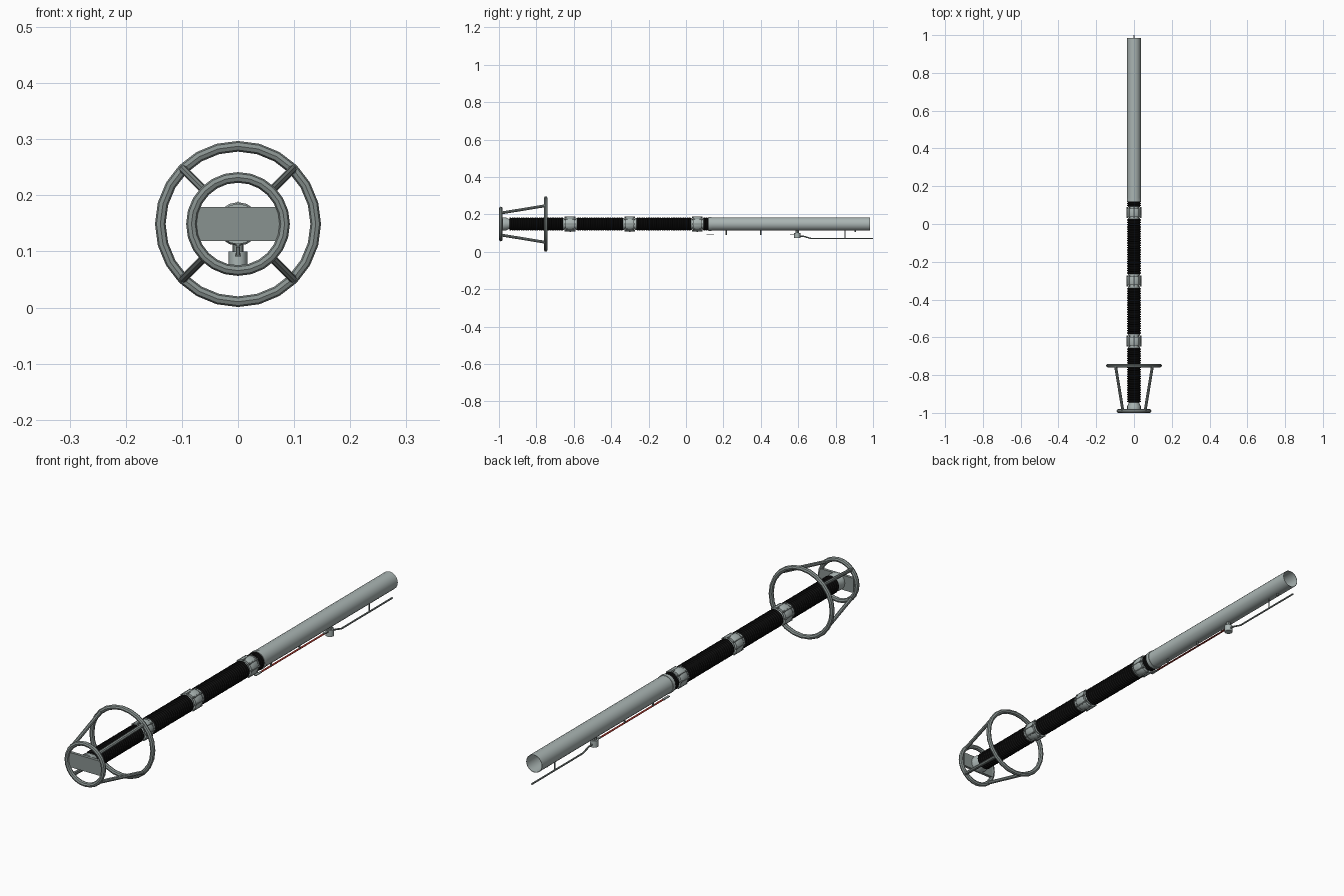
import bpy, bmesh, math
from mathutils import Vector, Matrix

if "Cube" in bpy.data.objects:
    bpy.data.objects.remove(bpy.data.objects["Cube"])

CZ = 0.149  # height of the main axis

def mat(name, r, g, b):
    m = bpy.data.materials.new(name)
    m.diffuse_color = (r, g, b, 1)
    m.use_nodes = True
    m.node_tree.nodes["Principled BSDF"].inputs["Base Color"].default_value = m.diffuse_color
    return m

LIGHT = mat("light grey metal", 0.40, 0.46, 0.45)
GREY = mat("grey metal", 0.25, 0.29, 0.28)
BLACK = mat("black rubber", 0.006, 0.006, 0.006)
RED = mat("red strip", 0.35, 0.03, 0.02)

def finish(name, bm, m, smooth=True):
    bmesh.ops.recalc_face_normals(bm, faces=bm.faces)
    me = bpy.data.meshes.new(name)
    bm.to_mesh(me)
    bm.free()
    me.materials.append(m)
    ob = bpy.data.objects.new(name, me)
    bpy.context.collection.objects.link(ob)
    if smooth:
        bpy.ops.object.select_all(action='DESELECT')
        ob.select_set(True)
        bpy.context.view_layer.objects.active = ob
        bpy.ops.object.shade_smooth_by_angle(angle=math.radians(35))
    return ob

def lathe(name, prof, m, n=16, closed=False):
    """Turn a (y, radius) profile about the main axis."""
    bm = bmesh.new()
    rings = []
    for y, r in prof:
        if r == 0:
            rings.append([bm.verts.new((0, y, CZ))] * n)
        else:
            rings.append([bm.verts.new((r * math.cos(2 * math.pi * k / n), y,
                                        CZ + r * math.sin(2 * math.pi * k / n))) for k in range(n)])
    pairs = list(zip(rings, rings[1:]))
    if closed:
        pairs.append((rings[-1], rings[0]))
    for a, b in pairs:
        for k in range(n):
            q = [a[k], a[(k + 1) % n], b[(k + 1) % n], b[k]]
            bm.faces.new(list(dict.fromkeys(q)))
    return finish(name, bm, m)

def add_rod(bm, a, b, r, n=8):
    a, b = Vector(a), Vector(b)
    d = b - a
    M = Matrix.Translation((a + b) / 2) @ d.to_track_quat('Z', 'Y').to_matrix().to_4x4()
    bmesh.ops.create_cone(bm, cap_ends=True, segments=n, radius1=r, radius2=r, depth=d.length, matrix=M)

def rods(name, items, m, n=8):
    bm = bmesh.new()
    for a, b, r in items:
        add_rod(bm, a, b, r, n)
    return finish(name, bm, m)

def box(name, c, s, m):
    bm = bmesh.new()
    bmesh.ops.create_cube(bm, size=1, matrix=Matrix.Translation(c) @ Matrix.Diagonal((*s, 1)))
    return finish(name, bm, m, False)

def torus(name, y, R, r):
    prof = [(y + r * math.sin(k * math.pi / 4), R + r * math.cos(k * math.pi / 4)) for k in range(8)]
    return lathe(name, prof, GREY, 24, True)

def polar(r, ang, y):
    return (r * math.cos(ang), y, CZ + r * math.sin(ang))

# Guard rings and their diagonal struts
torus("small_guard_ring", -0.99, 0.083, 0.0095)
torus("large_guard_ring", -0.75, 0.1385, 0.0095)
diag = [math.pi / 4 + k * math.pi / 2 for k in range(4)]
rods("guard_struts", [(polar(0.083, a, -0.99), polar(0.1385, a, -0.75), 0.0075) for a in diag], GREY)

# Mounting plate and end cap
box("mounting_plate", (0, -0.985, CZ), (0.148, 0.012, 0.06), GREY)
lathe("end_cap", [(-0.98, 0), (-0.98, 0.036), (-0.965, 0.036), (-0.945, 0.026), (-0.938, 0.026), (-0.938, 0)], LIGHT)

# Ribbed black insulators
def insulator(name, y0, y1):
    n = round((y1 - y0) / 0.012)
    p = (y1 - y0) / n
    prof = [(y0, 0)]
    for k in range(n):
        y = y0 + k * p
        prof += [(y, 0.031), (y + p * 0.3, 0.036), (y + p * 0.7, 0.036)]
    prof += [(y1, 0.031), (y1, 0)]
    lathe(name, prof, BLACK)

insulator("insulator_1", -0.945, -0.657)
insulator("insulator_2", -0.583, -0.337)
insulator("insulator_3", -0.265, 0.027)
insulator("insulator_4", 0.093, 0.125)

# Flanged joints with bolts
for i, c in enumerate((-0.62, -0.301, 0.06), 1):
    half = [(0.037, 0), (0.037, 0.032), (0.029, 0.032), (0.029, 0.027), (0.023, 0.027),
            (0.023, 0.036), (0.012, 0.039)]
    prof = [(c - d, r) for d, r in half] + [(c + d, r) for d, r in reversed(half)]
    lathe(f"joint_{i}", prof, LIGHT)
    bolts = [(polar(0.036, k * math.pi / 4, c - 0.029), polar(0.036, k * math.pi / 4, c + 0.029), 0.004)
             for k in range(8)]
    bolts.append(((0, c, 0.107), (0, c, 0.12), 0.004))
    rods(f"joint_bolts_{i}", bolts, GREY, 6)

# Long hollow tube with its flange
lathe("long_tube", [(0.13, 0), (0.13, 0.036), (0.985, 0.036), (0.985, 0.0345), (0.15, 0.0345), (0.15, 0)], LIGHT, 20)
lathe("tube_flange", [(0.12, 0), (0.12, 0.038), (0.136, 0.038), (0.136, 0)], LIGHT, 20)

# Red strip hung beneath the tube
box("red_strip", (0, 0.355, 0.0925), (0.009, 0.45, 0.0015), RED)
box("strip_front_end", (0, 0.13, 0.0925), (0.010, 0.04, 0.003), GREY)
box("strip_back_end", (0, 0.575, 0.0945), (0.010, 0.04, 0.003), GREY)
rods("strip_hangers", [((0, y, 0.091), (0, y, 0.116), 0.004) for y in (0.215, 0.40)]
     + [((0, 0.905, 0.105), (0, 0.905, 0.116), 0.005)], GREY)

# Trigger pot, neck and trailing contact rod
rods("hanging_pot", [((0, 0.595, 0.073), (0, 0.595, 0.1), 0.0165)], LIGHT, 12)
rods("pot_neck", [((0, 0.595, 0.1), (0, 0.595, 0.117), 0.010)], GREY)
rods("contact_rod", [((0, 0.605, 0.085), (0, 0.63, 0.083), 0.0035),
                     ((0, 0.63, 0.083), (0, 0.67, 0.071), 0.0035),
                     ((0, 0.67, 0.071), (0, 1.0, 0.071), 0.0035),
                     ((0, 0.85, 0.071), (0, 0.85, 0.116), 0.003)], GREY)
